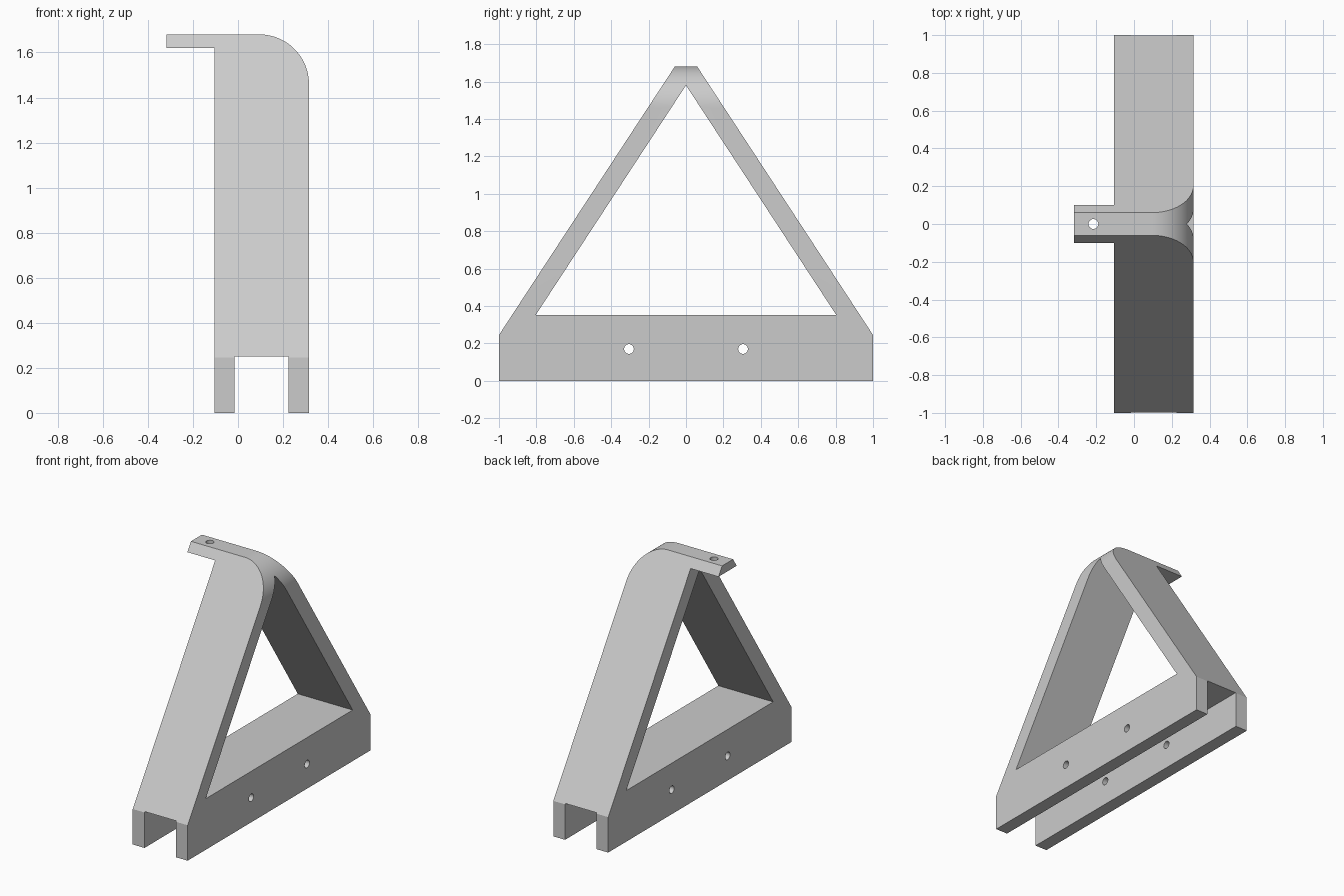
import bpy, bmesh, math
from mathutils import Vector, Matrix

cube = bpy.data.objects.get("Cube")
if cube:
    bpy.data.objects.remove(cube, do_unlink=True)

metal = bpy.data.materials.new("light grey")
metal.use_nodes = True
grey = (0.6, 0.6, 0.6, 1)
metal.diffuse_color = grey
metal.node_tree.nodes["Principled BSDF"].inputs["Base Color"].default_value = grey


def add_object(name, bm):
    bmesh.ops.recalc_face_normals(bm, faces=bm.faces)
    mesh = bpy.data.meshes.new(name)
    bm.to_mesh(mesh)
    bm.free()
    mesh.materials.append(metal)
    obj = bpy.data.objects.new(name, mesh)
    bpy.context.collection.objects.link(obj)
    return obj


def prism(name, points, direction):
    """Extrude a closed outline along a direction."""
    bm = bmesh.new()
    face = bm.faces.new([bm.verts.new(p) for p in points])
    result = bmesh.ops.extrude_face_region(bm, geom=[face])
    verts = [v for v in result["geom"] if isinstance(v, bmesh.types.BMVert)]
    bmesh.ops.translate(bm, verts=verts, vec=Vector(direction))
    return add_object(name, bm)


def drill(name, location, rotation, depth):
    bm = bmesh.new()
    matrix = Matrix.Translation(location) @ rotation
    bmesh.ops.create_cone(bm, cap_ends=True, segments=32, radius1=0.026,
                          radius2=0.026, depth=depth, matrix=matrix)
    return add_object(name, bm)


def combine(body, tool, operation):
    tool.hide_render = True
    mod = body.modifiers.new(operation, 'BOOLEAN')
    mod.operation, mod.object, mod.solver = operation, tool, 'EXACT'
    bpy.context.view_layer.objects.active = body
    bpy.ops.object.modifier_apply(modifier=mod.name)
    bpy.data.objects.remove(tool, do_unlink=True)


# Front outline: two rails, rounded shoulder and overhanging tab
left, right, top, radius = -0.105, 0.315, 1.68, 0.22
outline = [(left, 0), (-0.015, 0), (-0.015, 0.25), (0.225, 0.25),
           (0.225, 0), (right, 0)]
steps = 24
for i in range(steps + 1):
    a = math.pi / 2 * i / steps
    outline.append((right - radius + radius * math.cos(a),
                    top - radius + radius * math.sin(a)))
outline += [(-0.318, top), (-0.318, 1.62), (left, 1.62)]
frame = prism("triangular_bracket", [(x, -1.2, z) for x, z in outline], (0, 2.4, 0))

# Side outline: truncated triangle on a straight base
half = [(1, -0.1), (1, 0.245), (0.06, 1.68)]
side = half + [(-y, z) for y, z in reversed(half)]
# Slopes continue past the tip so the top face comes from the front outline
side[2], side[3] = (0.0338, 1.72), (-0.0338, 1.72)
combine(frame, prism("side_cutter", [(-0.6, y, z) for y, z in side], (1.2, 0, 0)),
        'INTERSECT')

# Triangular opening
opening = [(-0.803, 0.353), (0.803, 0.353), (0, 1.58)]
combine(frame, prism("opening_cutter", [(-0.6, y, z) for y, z in opening], (1.2, 0, 0)),
        'DIFFERENCE')

# Bolt holes through both rails, and one through the tab
across = Matrix.Rotation(math.pi / 2, 4, 'Y')
for y in (-0.305, 0.305):
    combine(frame, drill("rail_hole_cutter", (0.1, y, 0.17), across, 1), 'DIFFERENCE')
combine(frame, drill("tab_hole_cutter", (-0.215, 0, 1.65), Matrix(), 0.3), 'DIFFERENCE')

# Smooth the shoulder and holes, keep the edges crisp
bpy.ops.object.select_all(action='DESELECT')
frame.select_set(True)
bpy.context.view_layer.objects.active = frame
bpy.ops.object.shade_smooth_by_angle(angle=math.radians(30))
